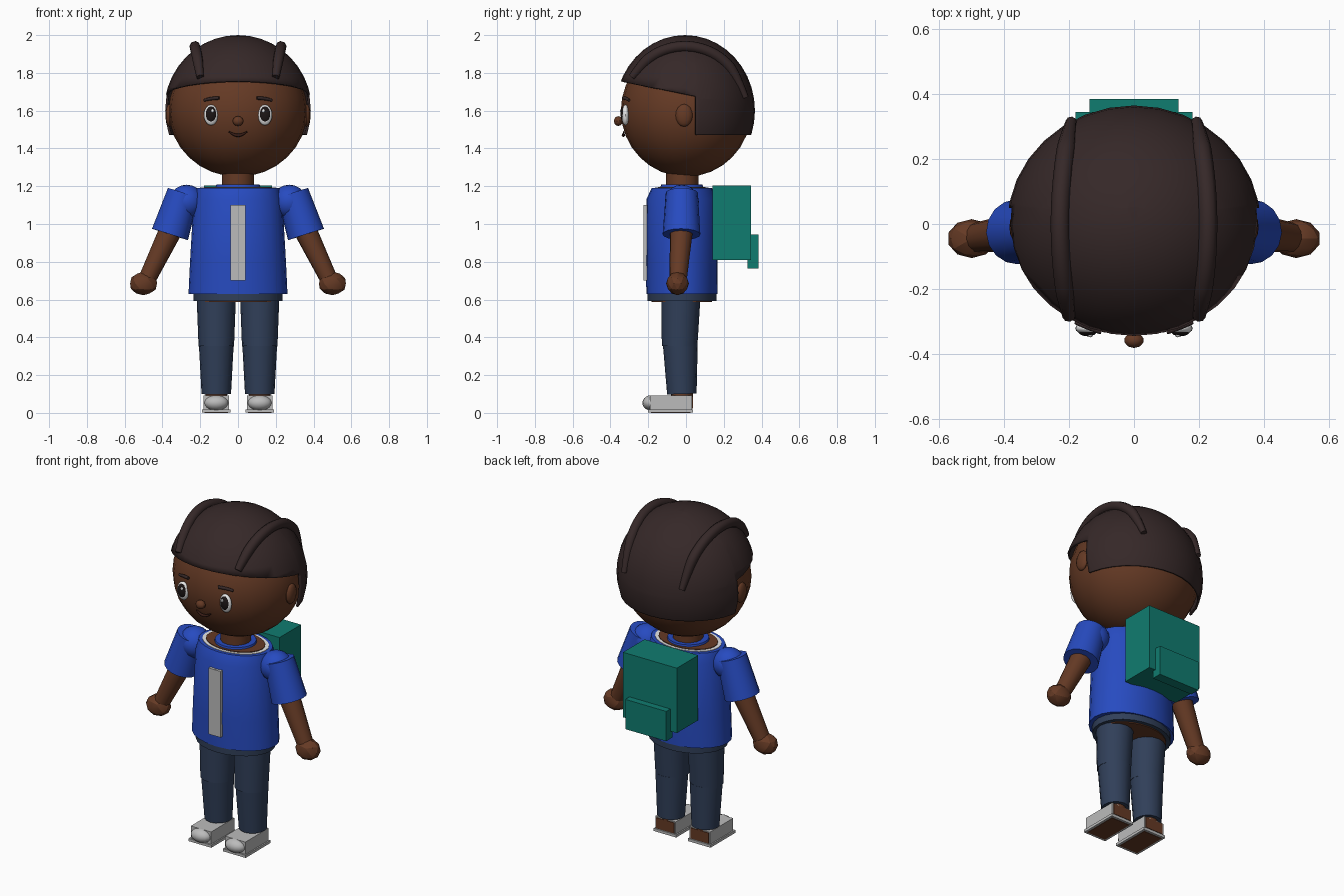
import bpy, bmesh, math
from mathutils import Vector, Matrix

cube = bpy.data.objects.get("Cube")
if cube:
    bpy.data.objects.remove(cube)


def material(name, r, g, b):
    m = bpy.data.materials.new(name)
    m.use_nodes = True
    m.diffuse_color = (r, g, b, 1)
    bsdf = next(n for n in m.node_tree.nodes if n.type == 'BSDF_PRINCIPLED')
    bsdf.inputs["Base Color"].default_value = (r, g, b, 1)
    bsdf.inputs["Roughness"].default_value = 0.8
    return m


SKIN = material("brown skin", .13, .042, .018)
HAIR = material("dark hair", .036, .021, .021)
BLUE = material("blue cloth", .02, .07, .53)
TEAL = material("teal canvas", .005, .2, .16)
NAVY = material("navy denim", .03, .05, .1)
GREY = material("light grey", .5, .5, .5)
WHITE = material("white", .8, .8, .8)
BLACK = material("near black", .012, .008, .008)
MOUTH = material("dark lip", .04, .012, .008)


def finish(name, bm, mat, angle=40):
    """Turn a bmesh into an object, smooth except at sharp edges."""
    bmesh.ops.recalc_face_normals(bm, faces=bm.faces)
    for f in bm.faces:
        f.smooth = angle > 0
    for e in bm.edges:
        e.smooth = e.calc_face_angle(0) < math.radians(angle)
    mesh = bpy.data.meshes.new(name)
    bm.to_mesh(mesh)
    bm.free()
    mesh.materials.append(mat)
    ob = bpy.data.objects.new(name, mesh)
    bpy.context.collection.objects.link(ob)
    return ob


def sphere_mesh(center, radii, segs, rings):
    bm = bmesh.new()
    m = Matrix.Translation(center) @ Matrix.Diagonal((*radii, 1))
    bmesh.ops.create_uvsphere(bm, u_segments=segs, v_segments=rings, radius=1, matrix=m)
    return bm


def ellipsoid(name, center, radii, mat, segs=16, rings=10):
    return finish(name, sphere_mesh(center, radii, segs, rings), mat)


def box(name, lo, hi, mat):
    lo, hi = Vector(lo), Vector(hi)
    bm = bmesh.new()
    bmesh.ops.create_cube(bm, size=1, matrix=Matrix.Translation((lo + hi) / 2)
                          @ Matrix.Diagonal((*(hi - lo), 1)))
    return finish(name, bm, mat)


def limb(name, a, b, ra, rb, mat, segs=16):
    """Tapered cylinder from a to b."""
    a, b = Vector(a), Vector(b)
    bm = bmesh.new()
    m = Matrix.Translation((a + b) / 2) @ (b - a).to_track_quat('Z', 'Y').to_matrix().to_4x4()
    bmesh.ops.create_cone(bm, cap_ends=True, segments=segs, radius1=ra, radius2=rb,
                          depth=(b - a).length, matrix=m)
    return finish(name, bm, mat)


def loft(name, rings, mat, y=-.022, segs=24):
    """Stack of level ellipses, each given as height, x radius, y radius."""
    bm = bmesh.new()
    loops = []
    for z, rx, ry in rings:
        turn = [math.tau * i / segs for i in range(segs)]
        loops.append([bm.verts.new((rx * math.cos(t), y + ry * math.sin(t), z)) for t in turn])
    for p, q in zip(loops, loops[1:]):
        for i in range(segs):
            j = (i + 1) % segs
            bm.faces.new((p[i], p[j], q[j], q[i]))
    bm.faces.new(loops[0])
    bm.faces.new(loops[-1])
    return finish(name, bm, mat)


def tube(name, points, radii, depth, mat):
    cu = bpy.data.curves.new(name, 'CURVE')
    cu.dimensions = '3D'
    cu.bevel_depth = depth
    cu.bevel_resolution = 2
    cu.use_fill_caps = True
    cu.resolution_u = 6
    sp = cu.splines.new('NURBS')
    sp.points.add(len(points) - 1)
    for p, co, r in zip(sp.points, points, radii):
        p.co = (*co, 1)
        p.radius = r
    sp.use_endpoint_u = True
    sp.order_u = 3
    cu.materials.append(mat)
    ob = bpy.data.objects.new(name, cu)
    bpy.context.collection.objects.link(ob)
    return ob


# Head and neck
HX, HY, HZ, CZ = .367, .345, .35, 1.6


def face_y(x, z):
    return -HY * math.sqrt(1 - (x / HX) ** 2 - ((z - CZ) / HZ) ** 2)


ellipsoid("head", (0, 0, CZ), (HX, HY, HZ), SKIN, 24, 16)
limb("neck", (0, -.02, 1.12), (0, -.02, 1.3), .085, .085, SKIN)
ellipsoid("nose", (0, -.358, 1.545), (.03, .024, .026), SKIN, 10, 6)
mouth_points = [(x, face_y(x, 1.48) - .008, 1.468 + 9 * x * x) for x in (-.048, -.025, 0, .025, .048)]
tube("mouth", mouth_points, (.5, 1, 1.3, 1, .5), .007, MOUTH)

# Hair shell: long at the back, sloping hairline at the front
bm = sphere_mesh((0, -.005, CZ), (.391, .37, .4), 32, 20)
slope = Vector((0, .2, 1)).normalized()
line = Vector((0, .05, 1.677))
cuts = ((line, slope), (line, Vector((0, 1, 0))), (Vector((0, 0, 1.47)), Vector((0, 0, 1))))
for co, no in cuts:
    bmesh.ops.bisect_plane(bm, geom=bm.verts[:] + bm.edges[:] + bm.faces[:], plane_co=co, plane_no=no)
extra = []
for f in bm.faces:
    c = f.calc_center_median()
    above = (c - line).dot(slope) > 0
    if not above and not (c.y > .05 and c.z > 1.47):
        extra.append(f)
bmesh.ops.delete(bm, geom=extra, context='FACES')
hair = finish("hair", bm, HAIR)
shell = hair.modifiers.new("thickness", 'SOLIDIFY')
shell.thickness = .012
shell.offset = -1

for s, side in ((1, "left"), (-1, "right")):
    # Face details
    ellipsoid(side + "_ear", (s * .362, -.01, 1.575), (.022, .045, .06), SKIN, 12, 8)
    ex, ez = s * .143, 1.577
    ey = face_y(ex, ez)
    ellipsoid(side + "_eye", (ex, ey - .004, ez), (.038, .02, .055), WHITE)
    ellipsoid(side + "_pupil", (ex, ey - .013, ez + .004), (.029, .016, .042), BLACK)
    ellipsoid(side + "_eye_glint", (ex - s * .008, ey - .027, ez + .022), (.008, .005, .01), WHITE, 8, 6)
    brow = [(s * x, face_y(x, z) - .006, z) for x, z in ((.1, 1.667), (.14, 1.667), (.18, 1.655))]
    tube(side + "_brow", brow, (1, 1.1, .8), .009, HAIR)

    # Braid over the top of the hair
    braid = []
    for i in range(11):
        y = -.285 + .06 * i
        x = .228 - .35 * y * y
        rise = math.sqrt(max(.02, 1 - (x / .391) ** 2 - ((y + .005) / .37) ** 2))
        braid.append((s * x, y, CZ + .012 + .405 * rise))
    tube(side + "_braid", braid, [.7] + [1] * 9 + [.6], .029, HAIR)

    # Arm
    ellipsoid(side + "_shoulder", (s * .272, -.022, 1.118), (.092, .09, .09), BLUE)
    limb(side + "_sleeve", (s * .29, -.022, 1.165), (s * .36, -.024, .945), .085, .1, BLUE)
    limb(side + "_arm", (s * .34, -.022, 1.0), (s * .485, -.042, .7), .063, .046, SKIN, 12)
    bm = bmesh.new()
    bmesh.ops.create_icosphere(bm, subdivisions=2, radius=1, matrix=Matrix.Translation(
        (s * .5, -.045, .685)) @ Matrix.Diagonal((.075, .06, .062, 1)))
    finish(side + "_hand", bm, SKIN, 20)

    # Leg
    lx = s * .115
    limb(side + "_thigh", (lx, -.027, .62), (lx, -.034, .352), .104, .094, NAVY)
    limb(side + "_shin", (lx, -.03, .36), (lx, -.022, .1), .092, .078, NAVY)
    limb(side + "_ankle", (lx, -.022, .06), (lx, -.022, .12), .058, .058, SKIN)

    # Shoe with an exposed heel and underside
    box(side + "_shoe", (lx - .068, -.19, .012), (lx + .068, .032, .092), GREY)
    box(side + "_sole", (lx - .076, -.2, .002), (lx + .076, .038, .018), GREY)
    box(side + "_heel", (lx - .06, 0, .022), (lx + .06, .036, .086), SKIN)
    box(side + "_underside", (lx - .062, -.185, 0), (lx + .062, .024, .006), SKIN)
    ellipsoid(side + "_toe_cap", (lx, -.185, .053), (.064, .046, .04), GREY)

# Torso, shirt and waistband
loft("shirt", ((.63, .262, .188), (.8, .254, .19), (1.13, .235, .188), (1.19, .222, .16)), BLUE)
loft("undershirt", ((1.18, .2, .142), (1.193, .2, .142)), WHITE)
loft("chest", ((1.18, .178, .126), (1.197, .178, .126)), SKIN)
loft("collar", ((1.17, .125, .118), (1.208, .115, .11)), BLUE)
loft("waistband", ((.592, .235, .183), (.66, .238, .183)), NAVY)
loft("pelvis", ((.586, .21, .16), (.62, .21, .16)), SKIN)

# Zip strips
for s, side in ((1, "left"), (-1, "right")):
    inner, outer = sorted((s * .001, s * .04))
    box(side + "_zip_strip", (inner, -.225, .7), (outer, -.2, 1.1), GREY)

# Backpack
box("backpack", (-.18, .14, .81), (.18, .345, 1.203), TEAL)
box("backpack_pocket", (-.137, .325, .765), (.137, .385, .945), TEAL)
